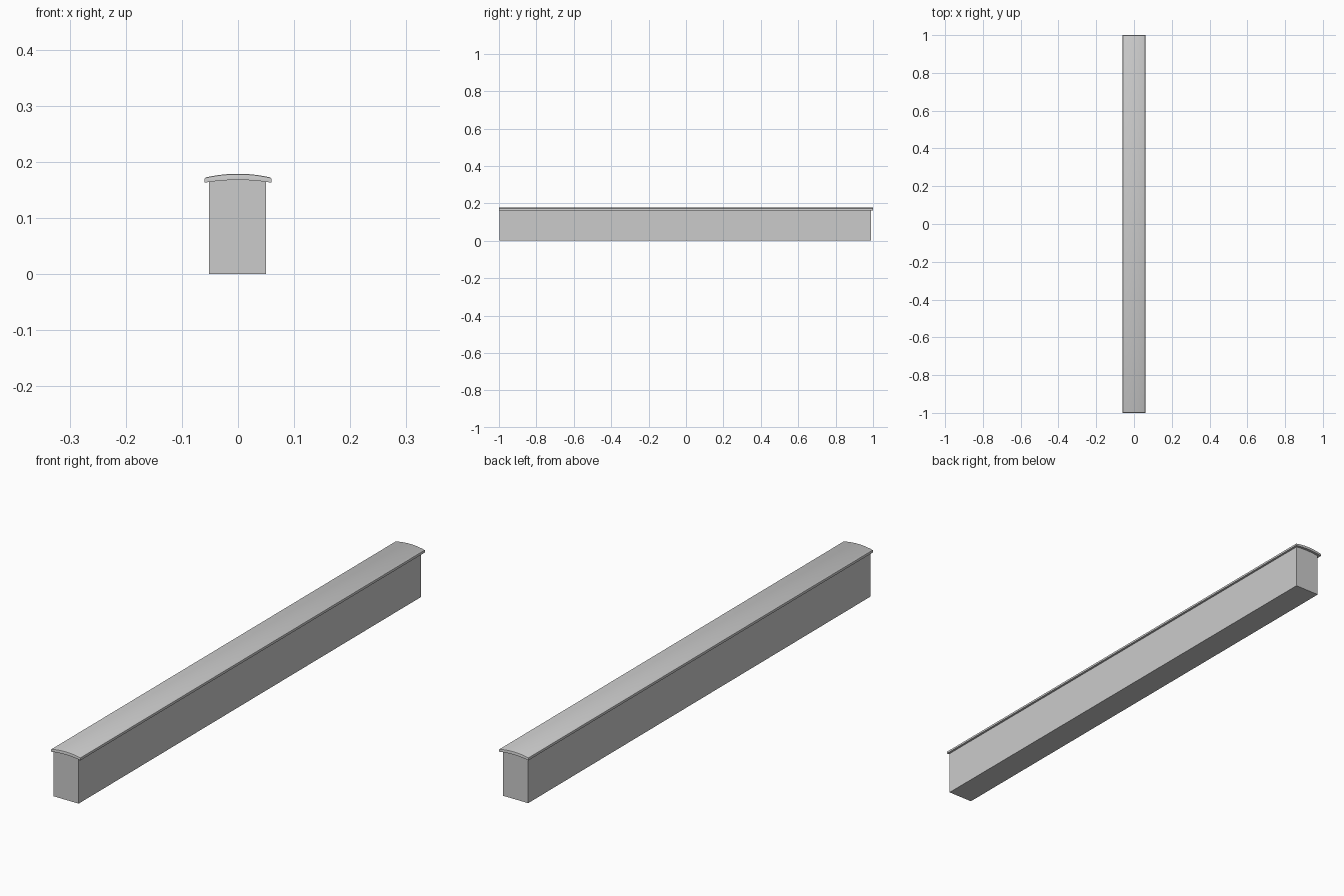
import bpy, bmesh

if "Cube" in bpy.data.objects:
    bpy.data.objects.remove(bpy.data.objects["Cube"])


def make_object(name, bm):
    bmesh.ops.recalc_face_normals(bm, faces=bm.faces[:])
    mesh = bpy.data.meshes.new(name)
    bm.to_mesh(mesh)
    bm.free()
    obj = bpy.data.objects.new(name, mesh)
    bpy.context.collection.objects.link(obj)
    return obj


def arch(half_width, edge_z, mid_z, steps=12):
    """Shallow arc of (x, z) points running from left to right."""
    points = []
    for i in range(steps + 1):
        t = -1 + 2 * i / steps
        points.append((half_width * t, mid_z + (edge_z - mid_z) * t * t))
    return points


# Long rectangular wall body, its top hidden inside the cap
bm = bmesh.new()
bmesh.ops.create_cube(bm, size=1)
for v in bm.verts:
    v.co.x = 0.050 if v.co.x > 0 else -0.052
    v.co.y = 0.990 if v.co.y > 0 else -0.996
    v.co.z = 0.170 if v.co.z > 0 else 0.0
make_object("wall_body", bm)

# Curved cap: arched slab with a softened upper rim
lower = arch(0.060, 0.163, 0.168)
upper = arch(0.060, 0.172, 0.179)
bm = bmesh.new()
profile = [bm.verts.new((x, -1, z)) for x, z in lower + upper[::-1]]
end = bm.faces.new(profile)
geom = bmesh.ops.extrude_face_region(bm, geom=[end])["geom"]
bmesh.ops.translate(bm, vec=(0, 2, 0), verts=[g for g in geom if isinstance(g, bmesh.types.BMVert)])
bmesh.ops.recalc_face_normals(bm, faces=bm.faces[:])

# Rim edges lie between an upward face and a side or end face
rim = [e for e in bm.edges if len(e.link_faces) == 2
       and max(f.normal.z for f in e.link_faces) > 0.5
       and 0 <= sum(abs(f.normal.z) < 0.1 for f in e.link_faces) == 1]
bmesh.ops.bevel(bm, geom=rim, offset=0.003, segments=2, profile=0.5, affect='EDGES')
cap = make_object("curved_cap", bm)

bpy.context.view_layer.objects.active = cap
cap.select_set(True)
bpy.ops.object.shade_smooth_by_angle(angle=0.52)
